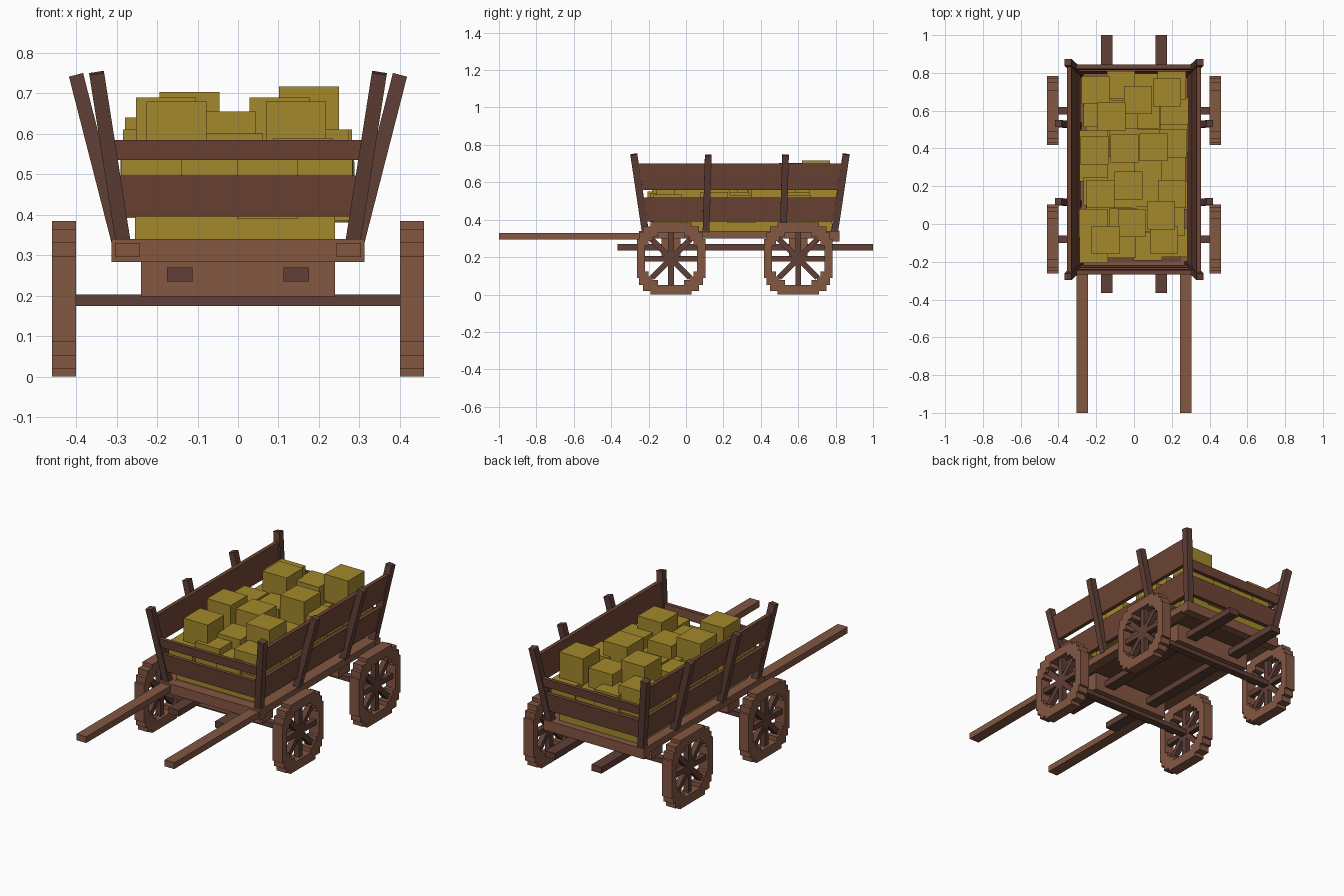
import bpy, bmesh, math, random
from mathutils import Vector

if "Cube" in bpy.data.objects:
    bpy.data.objects.remove(bpy.data.objects["Cube"])

random.seed(4)


def material(name, rgb):
    m = bpy.data.materials.new(name)
    m.diffuse_color = (*rgb, 1)
    m.use_nodes = True
    m.node_tree.nodes["Principled BSDF"].inputs["Base Color"].default_value = m.diffuse_color
    return m


OAK = material("light_wood", (0.23, 0.095, 0.055))
PLANK = material("plank_wood", (0.16, 0.06, 0.037))
DARK = material("dark_wood", (0.115, 0.05, 0.037))
HAY = material("hay", (0.37, 0.25, 0.025))


def finish(bm, name, mat):
    bmesh.ops.recalc_face_normals(bm, faces=bm.faces)
    me = bpy.data.meshes.new(name)
    bm.to_mesh(me)
    bm.free()
    me.materials.append(mat)
    ob = bpy.data.objects.new(name, me)
    bpy.context.collection.objects.link(ob)
    return ob


def hexa(name, low, high, mat):
    """Solid between two matching four-point loops."""
    bm = bmesh.new()
    a = [bm.verts.new(p) for p in low]
    b = [bm.verts.new(p) for p in high]
    bm.faces.new(a)
    bm.faces.new(b)
    for i in range(4):
        j = (i + 1) % 4
        bm.faces.new((a[i], a[j], b[j], b[i]))
    return finish(bm, name, mat)


def box(name, x, y, z, mat):
    loop = [(x[0], y[0]), (x[1], y[0]), (x[1], y[1]), (x[0], y[1])]
    return hexa(name, [(*p, z[0]) for p in loop], [(*p, z[1]) for p in loop], mat)


def beam(name, p, q, w, mat):
    """Square beam between two points, cut perpendicular to its axis."""
    p, q = Vector(p), Vector(q)
    d = (q - p).normalized()
    u = Vector((0, 1, 0)).cross(d)
    if u.length < 0.1:
        u = Vector((1, 0, 0))
    u.normalize()
    v = d.cross(u)
    corners = [(u * i + v * j) * w / 2 for i, j in ((-1, -1), (1, -1), (1, 1), (-1, 1))]
    return hexa(name, [p + c for c in corners], [q + c for c in corners], mat)


# Wheels: stepped blocky rim, eight spokes, hub
OUTER = [(.183, .105), (.17, .105), (.17, .14), (.15, .14), (.15, .172), (.11, .172), (.11, .192)]
INNER = [(.14, .07), (.12, .07), (.12, .095), (.10, .095), (.10, .115), (.07, .115), (.07, .14)]


def full_loop(q):
    out = []
    for sx, sz, rev in ((1, 1, 0), (-1, 1, 1), (-1, -1, 0), (1, -1, 1)):
        out += [(sx * a, sz * b) for a, b in (q[::-1] if rev else q)]
    return out


def wheel(side, cy, cz=0.192):
    bm = bmesh.new()
    rings = [[bm.verts.new((side * x, cy + a, cz + b)) for a, b in full_loop(q)]
             for q, x in ((OUTER, .40), (OUTER, .46), (INNER, .46), (INNER, .40))]
    n = len(rings[0])
    for k in range(4):
        r, s = rings[k], rings[(k + 1) % 4]
        for i in range(n):
            j = (i + 1) % n
            bm.faces.new((r[i], r[j], s[j], s[i]))
    finish(bm, "wheel_rim", OAK)
    for i in range(4):
        t = math.pi * i / 4
        dy, dz = .145 * math.cos(t), .145 * math.sin(t)
        beam("wheel_spoke", (side * .43, cy - dy, cz - dz), (side * .43, cy + dy, cz + dz), .03, DARK)


# Running gear
for cy in (-0.08, 0.60):
    for s in (-1, 1):
        wheel(s, cy)
    box("axle", (-.43, .43), (cy - .02, cy + .02), (.175, .203), DARK)
    box("bolster", (-.24, .24), (cy - .05, cy + .05), (.198, .30), OAK)

# Bed, frame, under-beams and pulling shafts
box("bed_floor", (-.28, .28), (-.22, .79), (.312, .338), PLANK)
for y in ((-.25, -.20), (.77, .82)):
    box("end_sill", (-.312, .312), y, (.283, .34), OAK)
for s in (-1, 1):
    box("side_sill", sorted((s * .25, s * .31)), (-.21, .78), (.30, .34), OAK)
    box("under_beam", sorted((s * .113, s * .175)), (-.365, 1), (.235, .27), DARK)
    box("pulling_shaft", sorted((s * .243, s * .304)), (-1, -.24), (.295, .33), OAK)


# Flared body: centre lines of the walls at height z
def flare(z):
    t = (z - .34) / .415
    return .285 + .065 * t, -.218 - .062 * t, .795 + .062 * t


def side_plank(s, z0, z1):
    loops = []
    for z in (z0, z1):
        x, y0, y1 = flare(z)
        loops.append([(s * (x - .01), y0, z), (s * (x + .012), y0, z),
                      (s * (x + .012), y1, z), (s * (x - .01), y1, z)])
    hexa("side_plank", *loops, PLANK)


def end_plank(k, z0, z1):
    out = (-1, 1)[k]
    loops = []
    for z in (z0, z1):
        x, y = flare(z)[0], flare(z)[1 + k]
        loops.append([(-x, y - out * .01, z), (x, y - out * .01, z),
                      (x, y + out * .012, z), (-x, y + out * .012, z)])
    hexa("end_plank", *loops, PLANK)


for s in (-1, 1):
    side_plank(s, .39, .52)
    side_plank(s, .56, .70)
    for k in (0, 1):
        lo, hi = flare(.335), flare(.75)
        beam("corner_post", (s * lo[0], lo[1 + k], .335), (s * hi[0], hi[1 + k], .75), .037, DARK)
    for y in (.107, .52):
        beam("middle_post", (s * .295, y, .335), (s * .40, y + .012, .745), .036, DARK)
for k in (0, 1):
    end_plank(k, .395, .497)
    end_plank(k, .535, .585)

# Hay: lower layer, jittered cube layer, then the prominent cubes on top
box("hay_base", (-.255, .24), (-.18, .78), (.338, .48), HAY)
for i in range(4):
    for j in range(7):
        x = -.205 + .137 * i + random.uniform(-.015, .015)
        y = -.115 + .138 * j + random.uniform(-.02, .02)
        z = random.uniform(.53, .585)
        box("hay_cube", (x - .075, x + .075), (y - .075, y + .075), (z - .15, z), HAY)
TOPS = [(-.07, .735, .59), (.175, .695, .717), (-.12, .57, .703), (.02, .657, .655),
        (.103, .407, .69), (-.178, .158, .69), (-.012, .005, .60), (.143, .045, .68),
        (-.152, -.085, .68), (.16, -.085, .59), (-.03, .205, .655), (-.205, .71, .64),
        (.207, .425, .61), (-.21, .39, .61), (.2, .16, .61), (-.05, .40, .61)]
for x, y, z in TOPS:
    box("hay_top_cube", (x - .074, x + .074), (y - .074, y + .074), (z - .15, z), HAY)
